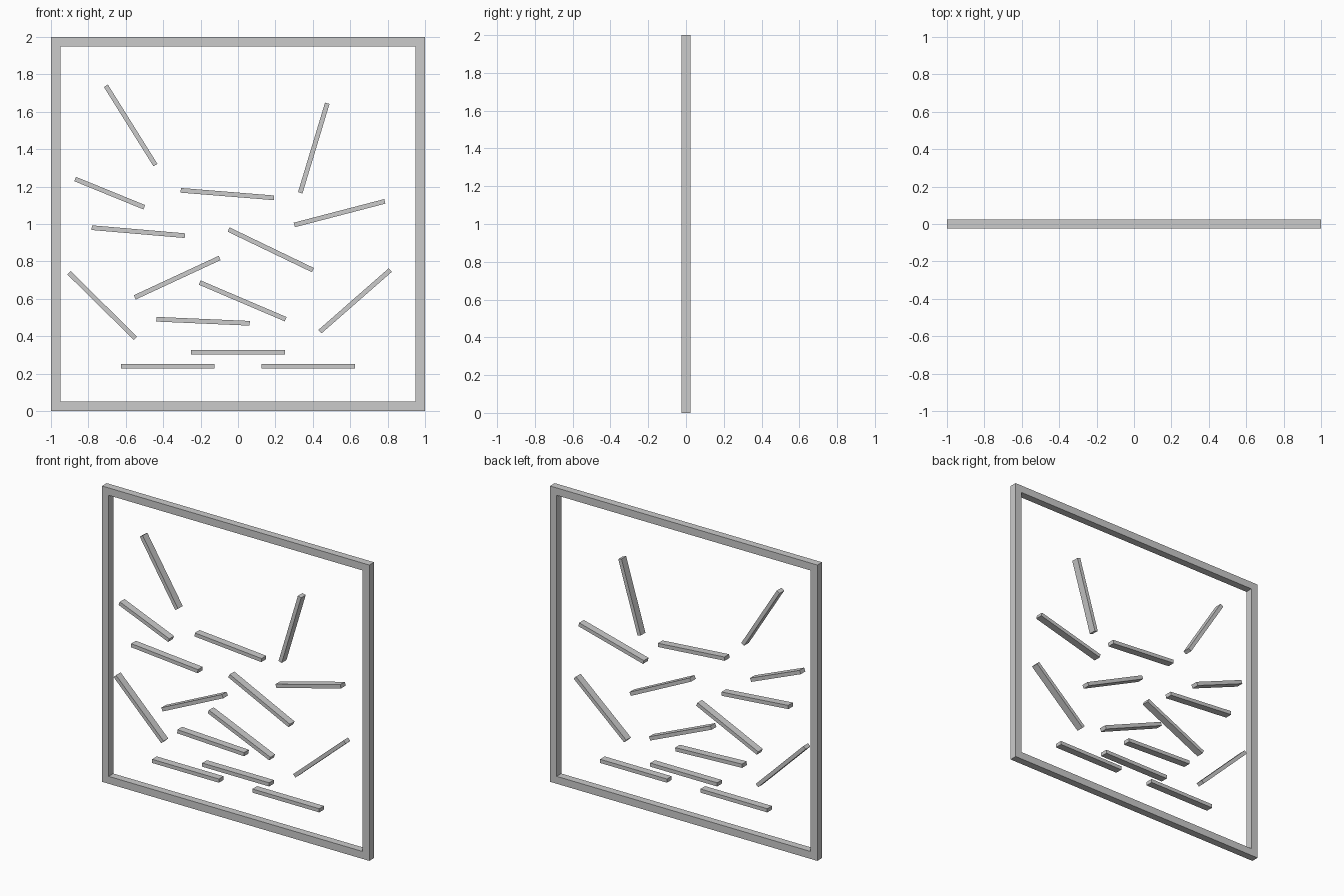
import bpy, bmesh
from math import radians

if "Cube" in bpy.data.objects:
    bpy.data.objects.remove(bpy.data.objects["Cube"])

DEPTH = 0.05


def make_object(name, bm):
    bmesh.ops.recalc_face_normals(bm, faces=bm.faces)
    mesh = bpy.data.meshes.new(name)
    bm.to_mesh(mesh)
    bm.free()
    obj = bpy.data.objects.new(name, mesh)
    bpy.context.collection.objects.link(obj)
    return obj


def bar(name, x, z, angle, length=0.5, height=0.025):
    bm = bmesh.new()
    bmesh.ops.create_cube(bm, size=1)
    bmesh.ops.scale(bm, vec=(length, DEPTH, height), verts=bm.verts)
    obj = make_object(name, bm)
    obj.location = (x, 0, z)
    obj.rotation_euler.y = -radians(angle)
    return obj


# Square outer frame: one closed ring with a rectangular section
bm = bmesh.new()
corners = [(-1, -1), (1, -1), (1, 1), (-1, 1)]
section = [(1, -DEPTH / 2), (1, DEPTH / 2), (0.95, DEPTH / 2), (0.95, -DEPTH / 2)]
rings = [[bm.verts.new((sx * r, y, 1 + sz * r)) for r, y in section] for sx, sz in corners]
for i in range(4):
    a, b = rings[i], rings[(i + 1) % 4]
    for j in range(4):
        k = (j + 1) % 4
        bm.faces.new((a[j], a[k], b[k], b[j]))
make_object("frame", bm)

# Loose tilted bars: centre x, centre z, tilt in degrees, length
tilted = [
    (-0.574, 1.527, -58.0, 0.5),
    (0.405, 1.406, 73.2, 0.5),
    (-0.686, 1.165, -22.2, 0.4),
    (-0.057, 1.16, -4.6, 0.5),
    (0.543, 1.058, 14.6, 0.5),
    (-0.533, 0.959, -4.9, 0.5),
    (0.175, 0.862, -25.7, 0.5),
    (-0.325, 0.713, 24.9, 0.5),
    (0.025, 0.589, -23.1, 0.5),
    (-0.726, 0.564, -44.6, 0.5),
    (0.626, 0.589, 41.2, 0.5),
    (-0.187, 0.48, -2.5, 0.5),
]
for i, (x, z, angle, length) in enumerate(tilted, 1):
    bar(f"tilted_bar_{i}", x, z, angle, length)

# Level bars near the bottom
for side, x, z in (("left", -0.375, 0.24), ("middle", 0, 0.315), ("right", 0.375, 0.24)):
    bar(f"level_bar_{side}", x, z, 0)
